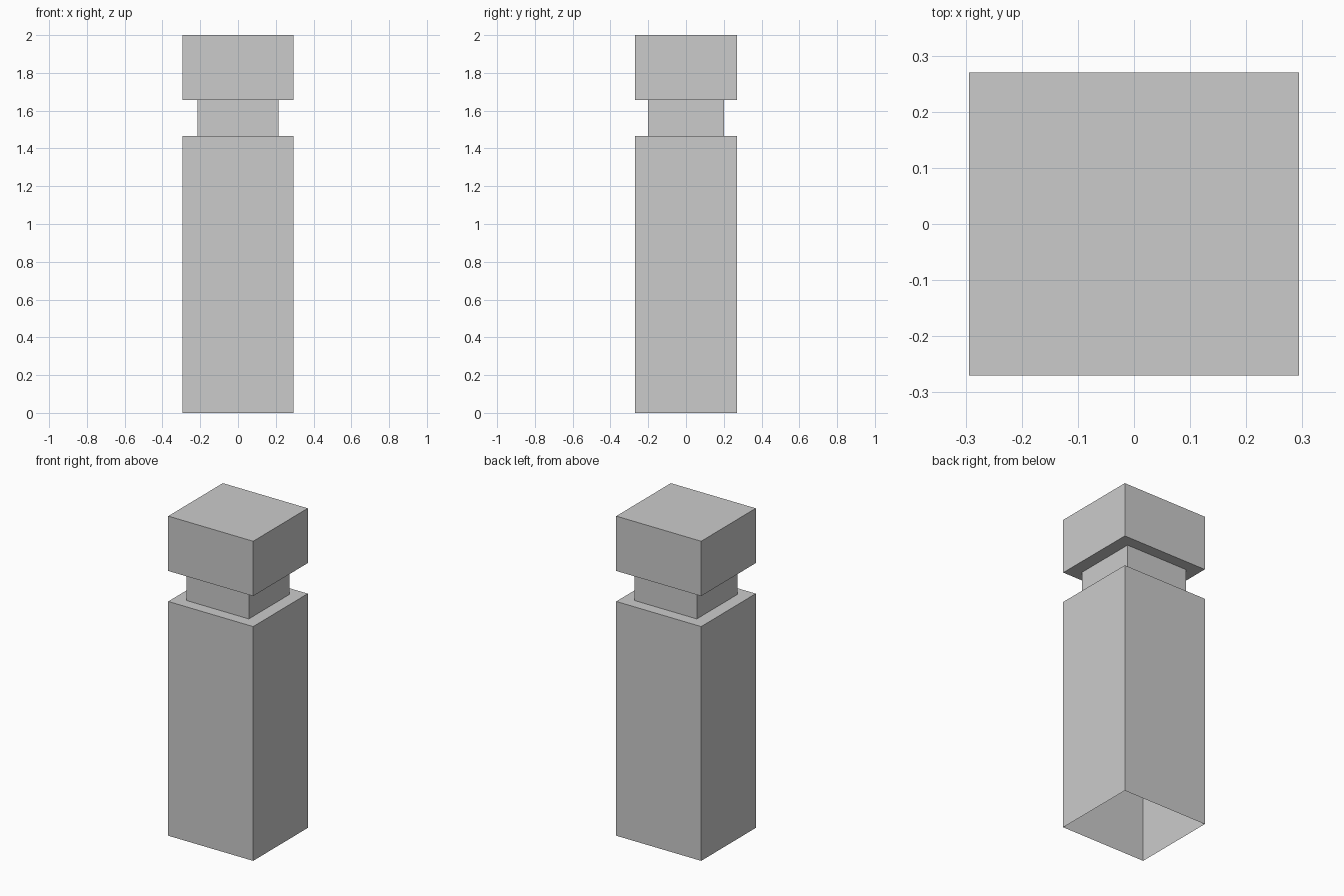
import bpy
import bmesh

default_cube = bpy.data.objects.get("Cube")
if default_cube:
    bpy.data.objects.remove(default_cube, do_unlink=True)

# Plain grey material
grey = bpy.data.materials.new("plain_grey")
grey.use_nodes = True
colour = (0.6, 0.6, 0.6, 1.0)
grey.diffuse_color = colour
grey.node_tree.nodes["Principled BSDF"].inputs["Base Color"].default_value = colour

WIDE = (0.294, 0.27)
NARROW = (0.215, 0.20)

# Profile from the open base to the top: half sizes and height
profile = [
    (WIDE, 0.0),
    (WIDE, 1.466),
    (NARROW, 1.466),
    (NARROW, 1.657),
    (WIDE, 1.657),
    (WIDE, 2.0),
]


def add_ring(bm, half, z):
    corners = [(-1, -1), (1, -1), (1, 1), (-1, 1)]
    return [bm.verts.new((sx * half[0], sy * half[1], z)) for sx, sy in corners]


# Hollow post with a recessed neck and a block head, open underneath
bm = bmesh.new()
rings = [add_ring(bm, half, z) for half, z in profile]
for low, high in zip(rings, rings[1:]):
    for i in range(4):
        j = (i + 1) % 4
        bm.faces.new((low[i], low[j], high[j], high[i]))
bm.faces.new(rings[-1])

mesh = bpy.data.meshes.new("post")
bm.to_mesh(mesh)
bm.free()
mesh.materials.append(grey)
post = bpy.data.objects.new("post", mesh)
bpy.context.collection.objects.link(post)
